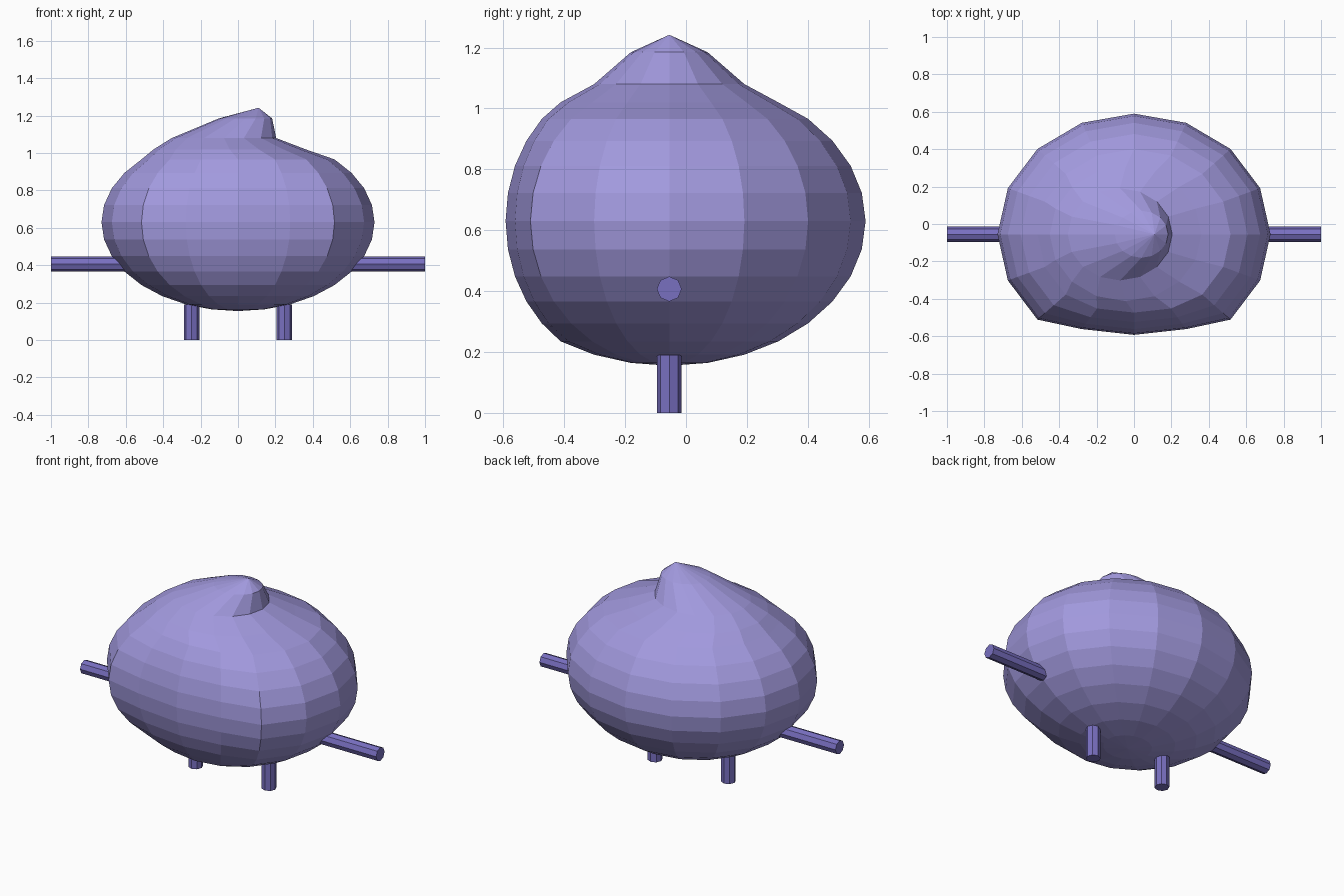
import bpy, bmesh, math
from mathutils import Matrix

if "Cube" in bpy.data.objects:
    bpy.data.objects.remove(bpy.data.objects["Cube"])

CY = -0.055  # centre line of body and limbs


def material(name, rgb):
    m = bpy.data.materials.new(name)
    m.diffuse_color = (*rgb, 1)
    m.use_nodes = True
    m.node_tree.nodes["Principled BSDF"].inputs["Base Color"].default_value = m.diffuse_color
    return m


def finish(bm, name, mat):
    bmesh.ops.recalc_face_normals(bm, faces=bm.faces)
    me = bpy.data.meshes.new(name)
    bm.to_mesh(me)
    bm.free()
    me.materials.append(mat)
    ob = bpy.data.objects.new(name, me)
    bpy.context.collection.objects.link(ob)


body_mat = material("light lavender", (0.36, 0.32, 0.73))
limb_mat = material("deep lavender", (0.19, 0.16, 0.53))

# Body: low-poly ellipsoid with a flattened face and a curled tip
SEG, RINGS = 16, 16
RX, RY, RZ, CZ = 0.73, 0.645, 0.475, 0.63
# sideways shift and height of the upper rings, forming the curl
curl = {13: (-0.045, 1.02), 14: (-0.075, 1.08), 15: (0.04, 1.185)}
bm = bmesh.new()
bottom = bm.verts.new((0, CY, CZ - RZ))
tip = bm.verts.new((0.11, CY, 1.242))
rings = []
for r in range(1, RINGS):
    lat = math.pi * (r / RINGS - 0.5)
    dx, z = curl.get(r, (0, CZ + RZ * math.sin(lat)))
    ring = []
    for s in range(SEG):
        a = 2 * math.pi * s / SEG
        x = dx + RX * math.cos(lat) * math.cos(a)
        y = CY + RY * math.cos(lat) * math.sin(a)
        if s in (11, 12, 13) and y < -0.41:  # flattened face
            y = -0.41 + (y + 0.41) * 0.63
        ring.append(bm.verts.new((x, y, z)))
    rings.append(ring)
for s in range(SEG):
    t = (s + 1) % SEG
    bm.faces.new((bottom, rings[0][t], rings[0][s]))
    bm.faces.new((tip, rings[-1][s], rings[-1][t]))
    for lo, hi in zip(rings, rings[1:]):
        bm.faces.new((lo[s], lo[t], hi[t], hi[s]))
finish(bm, "body", body_mat)


# Limbs: eight-sided rods
def rod(name, centre, length, axis):
    bm = bmesh.new()
    rot = Matrix.Rotation(math.pi / 2, 4, 'Y') if axis == 'X' else Matrix()
    bmesh.ops.create_cone(bm, cap_ends=True, segments=8, radius1=0.041,
                          radius2=0.041, depth=length,
                          matrix=Matrix.Translation(centre) @ rot)
    finish(bm, name, limb_mat)


for side, label in ((-1, "left"), (1, "right")):
    rod(label + "_arm", (side * 0.79, CY, 0.407), 0.42, 'X')
    rod(label + "_leg", (side * 0.248, CY, 0.095), 0.19, 'Z')
